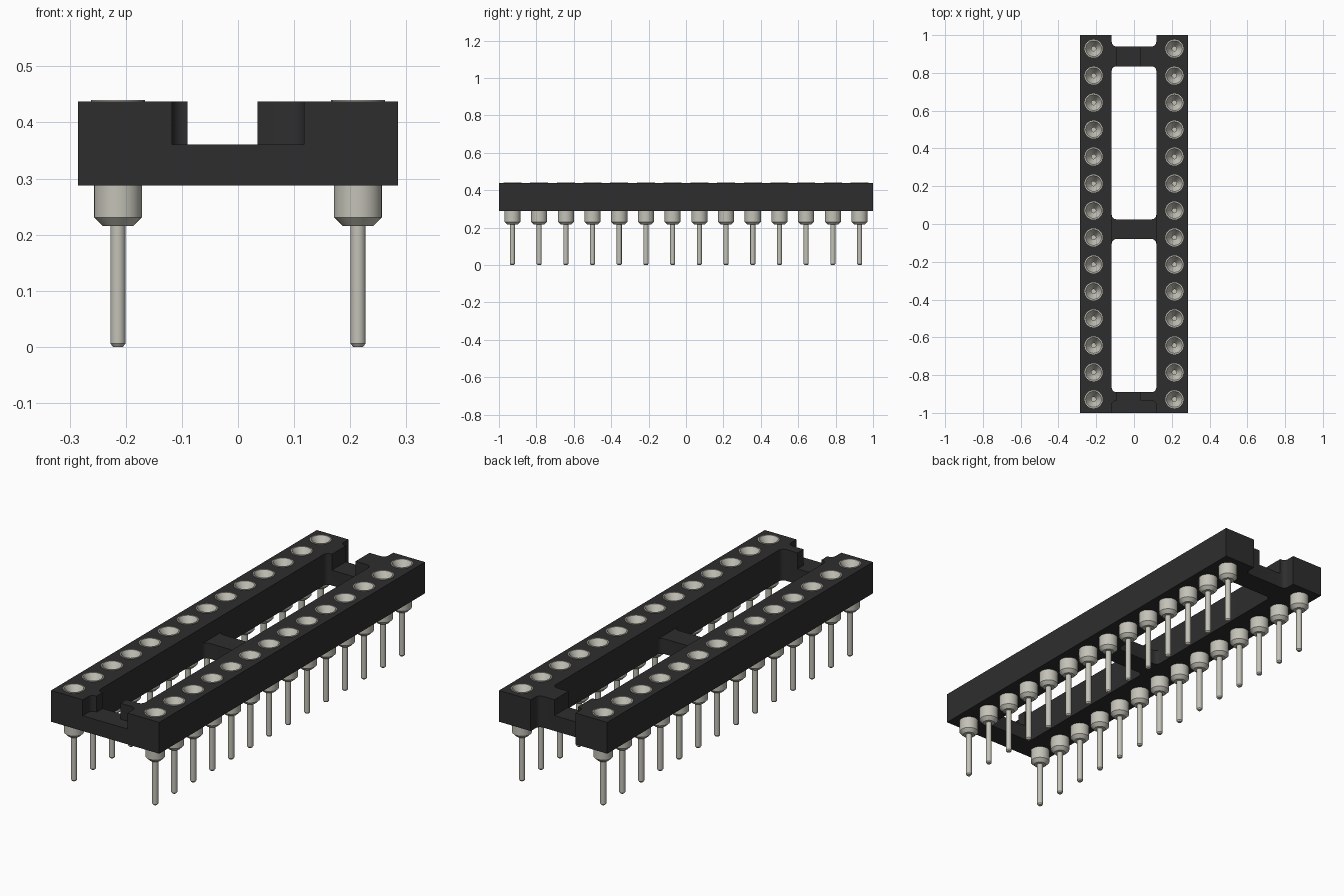
import bpy, bmesh, math
from mathutils import Vector

cube = bpy.data.objects.get("Cube")
if cube:
    bpy.data.objects.remove(cube, do_unlink=True)

HALF_W, INNER = 0.285, 0.118
BASE, STEP, TOP = 0.288, 0.361, 0.437
PIN_X, PITCH, PINS = 0.214, 0.1428, 14


def material(name, rgb):
    m = bpy.data.materials.new(name)
    m.use_nodes = True
    color = (*rgb, 1)
    m.diffuse_color = color
    m.node_tree.nodes["Principled BSDF"].inputs["Base Color"].default_value = color
    return m


black = material("black plastic", (0.027, 0.027, 0.027))
metal = material("tin plated metal", (0.55, 0.54, 0.475))


def make_object(name, bm, mat):
    bmesh.ops.recalc_face_normals(bm, faces=bm.faces)
    mesh = bpy.data.meshes.new(name)
    bm.to_mesh(mesh)
    bm.free()
    mesh.materials.append(mat)
    ob = bpy.data.objects.new(name, mesh)
    bpy.context.collection.objects.link(ob)
    return ob


def rounded(points, steps=6):
    """Outline from (x, y, radius) corners, with each radius turned into an arc."""
    out = []
    for i, (x, y, r) in enumerate(points):
        p = Vector((x, y))
        if not r:
            out.append(p)
            continue
        a = (Vector(points[i - 1][:2]) - p).normalized()
        b = (Vector(points[(i + 1) % len(points)][:2]) - p).normalized()
        center = p + (a + b) * r
        for k in range(steps + 1):
            t = k / steps * math.pi / 2
            out.append(center - b * r * math.cos(t) - a * r * math.sin(t))
    return out


def prism(name, outline, z0, z1):
    bm = bmesh.new()
    face = bm.faces.new([bm.verts.new((p.x, p.y, z0)) for p in outline])
    ext = bmesh.ops.extrude_face_region(bm, geom=[face])
    verts = [g for g in ext["geom"] if isinstance(g, bmesh.types.BMVert)]
    bmesh.ops.translate(bm, verts=verts, vec=(0, 0, z1 - z0))
    return make_object(name, bm, black)


def rectangle(x, y0, y1, r=0):
    return rounded([(-x, y0, r), (x, y0, r), (x, y1, r), (-x, y1, r)])


def smooth(ob, angle=35):
    bpy.ops.object.select_all(action='DESELECT')
    ob.select_set(True)
    bpy.context.view_layer.objects.active = ob
    bpy.ops.object.shade_smooth_by_angle(angle=math.radians(angle))


def cut(ob, cutter):
    mod = ob.modifiers.new("cut", 'BOOLEAN')
    mod.operation, mod.solver, mod.object = 'DIFFERENCE', 'EXACT', cutter
    cutter.hide_render = True
    bpy.context.view_layer.objects.active = ob
    bpy.ops.object.modifier_apply(modifier=mod.name)
    bpy.data.objects.remove(cutter, do_unlink=True)


# Side of the upper channel, with a shoulder at each end bar
def channel_side(sign, shoulder):
    r = 0.024
    w, s = sign * INNER, sign * shoulder if sign < 0 else shoulder
    return [(w, -1.1, 0), (w, -0.935, r), (s, -0.935, 0), (s, -0.89, 0), (w, -0.89, r),
            (w, 0.835, r), (s, 0.835, 0), (s, 0.94, 0), (w, 0.94, r), (w, 1.1, 0)]


# Plastic body: two rails joined by three low cross bars
body = prism("socket_body", rectangle(HALF_W, -1, 1), BASE, TOP)
channel = channel_side(1, 0.035) + channel_side(-1, 0.09)[::-1]
cut(body, prism("channel_cutter", rounded(channel), STEP, TOP + 0.1))
for y0, y1 in ((-0.89, -0.08), (0.025, 0.835)):
    cut(body, prism("opening_cutter", rectangle(INNER, y0, y1, 0.024), BASE - 0.1, TOP + 0.1))
cut(body, prism("end_notch_cutter",
                rounded([(-INNER, 0.94, 0.024), (INNER, 0.94, 0.024), (INNER, 1.1, 0), (-INNER, 1.1, 0)]),
                BASE - 0.1, TOP + 0.1))

# Pin positions along both rails
spots = [(side * PIN_X, (i - (PINS - 1) / 2) * PITCH) for side in (-1, 1) for i in range(PINS)]

# Blind holes that receive the contact cups
holes = bmesh.new()
for x, y in spots:
    new = bmesh.ops.create_cone(holes, cap_ends=True, segments=24, radius1=0.045, radius2=0.045, depth=0.2)
    bmesh.ops.translate(holes, verts=new["verts"], vec=(x, y, 0.42))
cut(body, make_object("hole_cutter", holes, black))
smooth(body)

# Turned pin: thin leg, tapered collar, rim and funnel-shaped cup
profile = [(0, 0), (0.009, 0), (0.0135, 0.006), (0.0135, 0.215), (0.027, 0.215), (0.043, 0.231),
           (0.043, 0.31), (0.048, 0.31), (0.048, 0.44), (0.042, 0.44), (0.016, 0.395),
           (0.012, 0.39), (0.012, 0.335), (0, 0.335)]
bm = bmesh.new()
ring = [bm.verts.new((r, 0, z)) for r, z in profile]
edges = [bm.edges.new(pair) for pair in zip(ring, ring[1:])]
bmesh.ops.spin(bm, geom=ring + edges, cent=(0, 0, 0), axis=(0, 0, 1), angle=math.tau, steps=24)
bmesh.ops.remove_doubles(bm, verts=bm.verts, dist=0.0002)
pin = make_object("contact_pin", bm, metal)
smooth(pin)

# Repeat the pin along both rails
pin.location = (*spots[0], 0)
for x, y in spots[1:]:
    copy = pin.copy()
    copy.location = (x, y, 0)
    bpy.context.collection.objects.link(copy)
